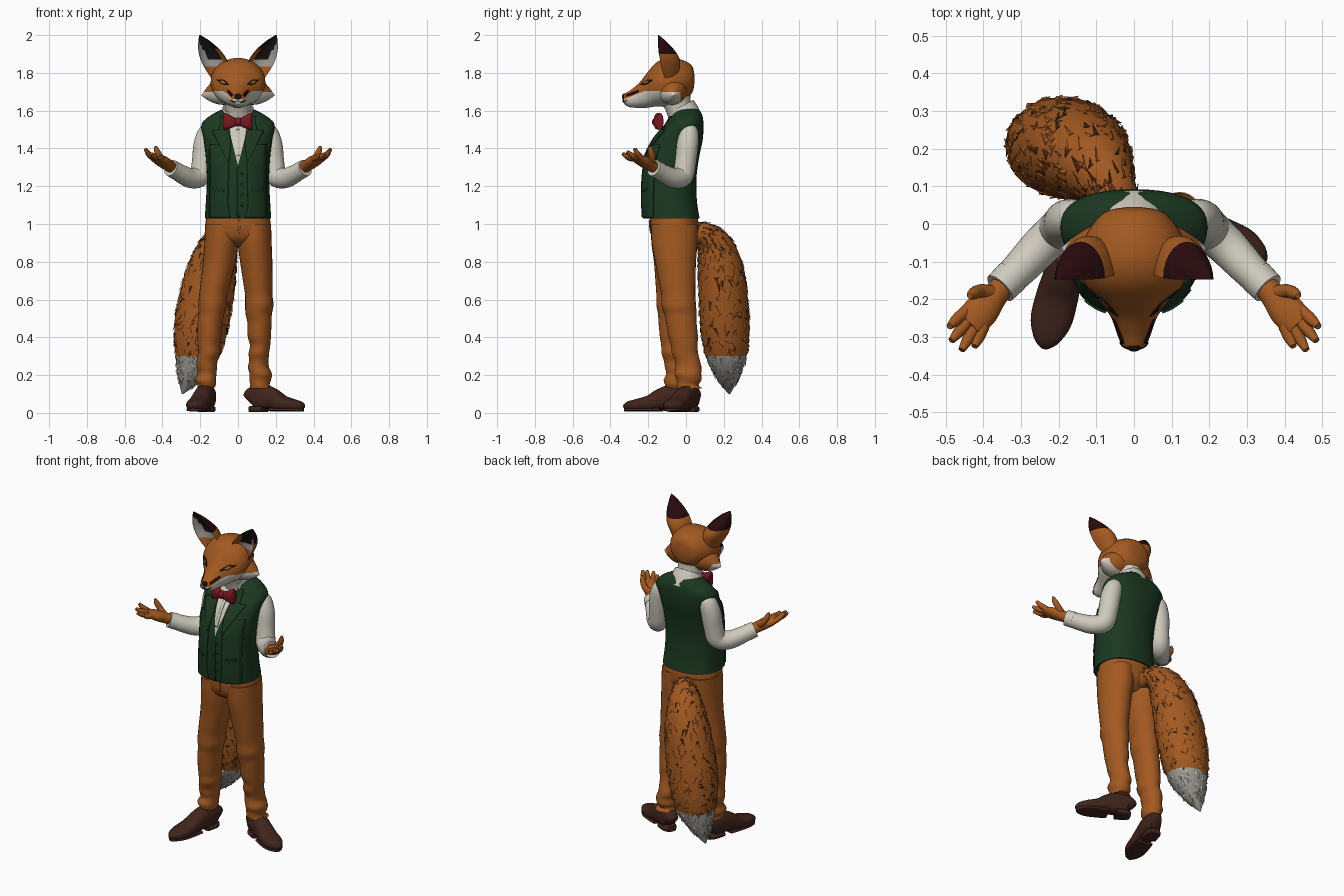
import bpy, bmesh, math, random
from mathutils import Vector, Matrix
from mathutils.bvhtree import BVHTree

random.seed(4)
cube = bpy.data.objects.get("Cube")
if cube:
    bpy.data.objects.remove(cube)
X, Y, Z = Vector((1, 0, 0)), Vector((0, 1, 0)), Vector((0, 0, 1))

COLOURS = {
    "orange": (.365, .1, .015), "white": (.62, .59, .51), "green": (.011, .039, .015),
    "red": (.19, .009, .014), "shoe brown": (.052, .018, .012), "maroon": (.021, .003, .004),
    "black": (.008, .006, .006), "grey fur": (.36, .34, .31), "fur shadow": (.08, .022, .007),
    "amber": (.4, .13, .015)}
MATS = {}
for key, rgb in COLOURS.items():
    m = bpy.data.materials.new(key)
    m.use_nodes = True
    m.diffuse_color = (*rgb, 1)
    bsdf = m.node_tree.nodes["Principled BSDF"]
    bsdf.inputs["Base Color"].default_value = (*rgb, 1)
    bsdf.inputs["Roughness"].default_value = .9
    MATS[key] = m


def finish(name, bm, paint, mirror=False, smooth=True):
    """Paint the faces, mark sharp edges and link the object."""
    bmesh.ops.recalc_face_normals(bm, faces=bm.faces[:])
    bm.normal_update()
    slots = []
    for f in bm.faces:
        key = paint if isinstance(paint, str) else paint(f.calc_center_median(), f.normal)
        if key not in slots:
            slots.append(key)
        f.material_index = slots.index(key)
        f.smooth = smooth
    for e in bm.edges:
        e.smooth = e.calc_face_angle(0) < .8
    tree = BVHTree.FromBMesh(bm)
    mesh = bpy.data.meshes.new(name)
    bm.to_mesh(mesh)
    bm.free()
    for key in slots:
        mesh.materials.append(MATS[key])
    ob = bpy.data.objects.new(name, mesh)
    bpy.context.scene.collection.objects.link(ob)
    if mirror:
        ob.modifiers.new("mirror", "MIRROR").use_mirror_merge = False
    return ob, tree


def spline(rows, steps):
    """Catmull-Rom interpolation of tuples."""
    out = []
    for i in range(len(rows) - 1):
        quad = list(zip(rows[max(i - 1, 0)], rows[i], rows[i + 1], rows[min(i + 2, len(rows) - 1)]))
        for k in range(steps):
            t = k / steps
            out.append([b + .5 * t * (c - a + t * (2 * a - 5 * b + 4 * c - d + t * (3 * (b - c) + d - a)))
                        for a, b, c, d in quad])
    return out + [list(rows[-1])]


def loft(name, rows, paint, axis=None, ref=X, seg=28, steps=5, power=1, hollow=False,
         cuts=(), mirror=False):
    """Skin elliptical rings (x, y, z, radius, second radius) along a path."""
    pts = spline([r if len(r) == 5 else (*r, r[3]) for r in rows], steps)
    bm, rings = bmesh.new(), []
    for i, p in enumerate(pts):
        c = Vector(p[:3])
        t = axis or (Vector(pts[min(i + 1, len(pts) - 1)][:3]) - Vector(pts[max(i - 1, 0)][:3])).normalized()
        u = ref.cross(t).normalized()
        v = t.cross(u)
        ring = []
        for j in range(seg):
            q = [math.copysign(abs(w) ** power, w) for w in
                 (math.cos(math.tau * j / seg), math.sin(math.tau * j / seg))]
            if hollow and q[1] < 0:
                q[1] *= -.45
            ring.append(bm.verts.new(c + u * q[0] * max(p[3], .001) + v * q[1] * max(p[4], .001)))
        rings.append(ring)
    for a, b in zip(rings, rings[1:]):
        for j in range(seg):
            k = (j + 1) % seg
            bm.faces.new((a[j], a[k], b[k], b[j]))
    bm.faces.new(rings[0])
    bm.faces.new(rings[-1])
    coords = [[v.co.copy() for v in ring] for ring in rings]
    for co, no in cuts:
        bmesh.ops.bisect_plane(bm, geom=bm.verts[:] + bm.edges[:] + bm.faces[:],
                               plane_co=co, plane_no=no)
    return *finish(name, bm, paint, mirror), coords


def ball(name, loc, size, mat):
    bm = bmesh.new()
    bmesh.ops.create_uvsphere(bm, u_segments=16, v_segments=10, radius=1,
                              matrix=Matrix.Translation(loc) @ Matrix.Diagonal((*size, 1)))
    finish(name, bm, mat)


def patch(name, a, b, tree, mat, lift=.004, mirror=True):
    """Thin plate between two (x, z) edges, laid on the front of a surface."""
    bm, grid = bmesh.new(), []
    for p, q in zip(spline(a, 6), spline(b, 6)):
        row = []
        for k in range(7):
            x, z = (p[n] + (q[n] - p[n]) * k / 6 for n in (0, 1))
            hit = tree.ray_cast(Vector((x, -1, z)), Y)[0] or tree.find_nearest(Vector((x, -.3, z)))[0]
            row.append(bm.verts.new((x, hit.y - lift, z)))
        grid.append(row)
    for r, s in zip(grid, grid[1:]):
        for k in range(6):
            bm.faces.new((r[k], r[k + 1], s[k + 1], s[k]))
    bmesh.ops.remove_doubles(bm, verts=bm.verts[:], dist=1e-5)
    mod = finish(name, bm, mat, mirror)[0].modifiers.new("thickness", "SOLIDIFY")
    mod.thickness, mod.offset = .006, 0


def seam(name, pts, tree, mat, lift, dx=.004, dz=0, mirror=True):
    patch(name, pts, [(x + dx, z + dz) for x, z in pts], tree, mat, lift, mirror)


# Head: lofted from the back of the skull to the snout, pale lower face
def face_paint(c, n):
    return "white" if c.z < min(1.66 + .4 * (c.y + .33), 1.705) and c.y < -.02 else "orange"

_, head, _ = loft("head", [
    (0, .045, 1.765, .02, .02), (0, .03, 1.765, .08, .075), (0, -.03, 1.758, .128, .114),
    (0, -.1, 1.75, .145, .128), (0, -.16, 1.737, .13, .115), (0, -.21, 1.705, .088, .09),
    (0, -.25, 1.68, .06, .065), (0, -.295, 1.663, .044, .045), (0, -.325, 1.662, .03, .028),
    (0, -.332, 1.662, .012, .012)], face_paint, Y, Z, seg=40,
    cuts=[((0, -.33, 1.66), (0, -.4, 1)), ((0, 0, 1.705), Z), ((0, -.02, 0), Y)])
loft("cheek_tufts", [(.03, -.075, 1.715, .085, .085), (.1, -.075, 1.708, .075, .075),
                     (.15, -.072, 1.695, .045, .045), (.192, -.065, 1.682, .003, .003)],
     lambda c, n: "white" if c.z < 1.7 and c.y < -.03 else "orange", X, Z,
     cuts=[((0, 0, 1.7), Z), ((0, -.03, 0), Y)], mirror=True)
ball("nose", (0, -.325, 1.675), (.02, .014, .016), "black")
patch("eyes", [(.042, 1.735), (.075, 1.762), (.115, 1.763)], [(.042, 1.735), (.078, 1.738), (.115, 1.763)],
      head, "black", .001)
patch("irises", [(.062, 1.744), (.077, 1.758), (.094, 1.755)], [(.062, 1.744), (.08, 1.742), (.094, 1.755)],
      head, "amber", .003)
patch("muzzle_markings", [(.026, 1.685), (.04, 1.7), (.052, 1.71)], [(.033, 1.675), (.046, 1.687), (.056, 1.7)],
      head, "maroon", .001)
seam("mouth", [(0, 1.65), (.018, 1.643), (.036, 1.652)], head, "black", .001, 0, .004)
seam("nose_cleft", [(-.002, 1.665), (-.002, 1.648)], head, "black", .002, mirror=False)


# Ears: hollow cones with dark backs and pale outer rims
def ear_paint(c, n):
    if n.y < 0:
        rise = .55 * (c.z - 1.85)
        if c.z < 1.835 or c.x < .075 + rise:
            return "orange" if c.z < 1.93 else "maroon"
        return "grey fur" if c.x > .145 + rise or c.z < 1.865 else "black"
    return "maroon" if c.z > 1.9 else "orange"

loft("ears", [(.075, -.1, 1.75, .05, .06), (.102, -.125, 1.81, .065, .09), (.128, -.138, 1.87, .07, .105),
              (.152, -.146, 1.92, .058, .085), (.177, -.148, 1.965, .033, .045),
              (.198, -.148, 1.995, .008, .01), (.2, -.148, 2, .002, .002)],
     ear_paint, Z, Y, hollow=True, cuts=[((0, 0, 1.9), Z)], mirror=True)

# Neck, collar and bow tie
loft("neck", [(0, -.01, 1.54, .072), (0, -.04, 1.62, .07), (0, -.06, 1.69, .085)], "white")
loft("shirt_collar", [(0, .005, 1.54, .09, .1), (0, -.012, 1.585, .083, .09), (0, -.03, 1.62, .078, .08)], "white")
loft("bow_tie_wings", [(0, -.15, 1.54, .016, .016), (.03, -.15, 1.54, .022, .03),
                       (.062, -.145, 1.543, .025, .044), (.077, -.14, 1.543, .018, .042)],
     "red", X, Z, power=.75, mirror=True)
ball("bow_tie_knot", (0, -.155, 1.54), (.022, .025, .025), "red")

# Waistcoat with a shirt-coloured V cut into the front
_, chest, _ = loft("waistcoat", [
    (0, -.078, 1.03, .176, .15), (0, -.088, 1.12, .17, .146), (0, -.088, 1.24, .165, .143),
    (0, -.073, 1.35, .17, .142), (0, -.038, 1.45, .182, .127), (0, -.005, 1.525, .194, .097),
    (0, .005, 1.572, .15, .082), (0, .005, 1.61, .078, .06)],
    lambda c, n: "white" if c.y < -.03 and abs(c.x) < .25 * (c.z - 1.31) else "green",
    Z, Y, seg=40, power=.85, cuts=[((0, 0, 1.31), (s, 0, -.25)) for s in (1, -1)] + [((0, -.03, 0), Y)])
patch("outer_fronts", [(.04, 1.035), (.052, 1.1), (.05, 1.22), (.048, 1.34), (.055, 1.42)],
      [(.15, 1.035), (.15, 1.1), (.148, 1.22), (.15, 1.34), (.15, 1.42)], chest, "green", .005)
patch("lapels", [(.048, 1.33), (.038, 1.42), (.042, 1.48), (.05, 1.53), (.06, 1.57)],
      [(.052, 1.33), (.115, 1.45), (.135, 1.495), (.1, 1.5), (.095, 1.57)], chest, "green", .011)
seam("pocket_welts", [(.075, 1.17), (.13, 1.18)], chest, "green", .011, 0, .012)
seam("shirt_placket", [(-.008, 1.36), (-.008, 1.5)], chest, "white", .001, .016, mirror=False)
seam("waistcoat_closure", [(-.004, 1.035), (-.004, 1.3)], chest, "green", .002, .012, mirror=False)
for i in range(4):
    z = 1.1 + i * .055
    ball("waistcoat_button", chest.ray_cast(Vector((.02, -1, z)), Y)[0], (.007, .004, .007), "green")

# Arms, cuffs and open hands
bend = Vector((.77, .64, 0))
loft("sleeves", [(.125, .018, 1.505, .03), (.158, .016, 1.485, .05), (.178, .008, 1.42, .057),
                 (.188, -.002, 1.33, .056), (.203, -.018, 1.255, .056), (.25, -.062, 1.243, .053),
                 (.3, -.115, 1.265, .048), (.345, -.16, 1.292, .043)], "white", ref=bend, mirror=True)
loft("cuffs", [(.325, -.14, 1.28, .047), (.356, -.171, 1.297, .045)], "white", ref=bend, mirror=True)
loft("palms", [(.335, -.15, 1.292, .03), (.37, -.19, 1.312, .035, .031), (.405, -.23, 1.334, .046, .029),
               (.44, -.266, 1.352, .042, .018)], "orange", ref=Z, mirror=True)
tips = [(.49, -.272, 1.398), (.485, -.31, 1.383), (.458, -.335, 1.372), (.424, -.325, 1.365)]
for k, tip in zip((1.4, .45, -.5, -1.4), tips):
    base = Vector((.422 + .77 * .022 * k, -.25 + .64 * .022 * k, 1.345))
    mid = base.lerp(Vector(tip), .6) - Z * .006
    loft("fingers", [(*base, .016), (*mid, .0155), (*tip, .009)], "orange", ref=Z, seg=12, mirror=True)
loft("thumbs", [(.372, -.185, 1.318, .022), (.408, -.178, 1.35, .018), (.428, -.186, 1.385, .0155),
                (.436, -.192, 1.412, .007)], "orange", ref=Y, seg=12, mirror=True)

# Trousers
_, hips, _ = loft("trouser_hips", [(0, -.065, 1.06, .165, .125), (0, -.062, .98, .174, .128),
                                   (0, -.06, .92, .165, .11), (0, -.055, .88, .1, .06)],
                  "orange", Z, Y, power=.88)
seam("trouser_fly", [(0, .95), (.004, 1.02)], hips, "orange", .002, .01, mirror=False)
legs = {"right": [(-.085, -.062, 1, .09, .124), (-.088, -.062, .9, .09, .121), (-.102, -.062, .78, .085, .106),
                  (-.14, -.065, .57, .071, .088), (-.152, -.058, .4, .063, .08),
                  (-.163, -.045, .24, .056, .072), (-.168, -.045, .13, .05, .064)],
        "left": [(.085, -.062, 1, .09, .124), (.088, -.06, .9, .09, .121), (.098, -.054, .78, .084, .106),
                 (.113, -.035, .57, .069, .085), (.113, -.015, .4, .061, .078),
                 (.114, .008, .24, .055, .068), (.117, .015, .13, .055, .06)]}
for side, rows in legs.items():
    # Loose folds gather at the knee and towards the hem
    folded = []
    for x, y, z, rx, ry in spline(rows, 4):
        loose = .006 if z < .36 or .5 < z < .62 else 0
        dx, dy, dr = (random.uniform(-loose, loose) for _ in range(3))
        folded.append((x + dx, y + dy, z, rx + dr, ry + dr))
    loft(side + "_trouser_leg", folded, "orange", Z, Y, steps=3)

# Shoes: uppers, soles and heels along a heel-to-toe line
for side, heel, toe in (("right", (-.152, .01), (-.238, -.325)), ("left", (.065, .045), (.345, -.095))):
    def along(t, z, w, h):
        return (heel[0] + (toe[0] - heel[0]) * t, heel[1] + (toe[1] - heel[1]) * t, z, w, h)
    outline = [(0, .025, .045), (.06, .043, .06), (.25, .05, .066), (.42, .051, .056), (.6, .056, .042),
               (.8, .055, .032), (.94, .036, .025), (1, .012, .014)]
    loft(side + "_shoe", [along(t, h + .01 + .008 * (t < .5), w, h) for t, w, h in outline],
         "shoe brown", ref=Z, power=.8)
    loft(side + "_sole", [along(t, .017, w * .97, .009) for t, w, h in outline[3:]], "shoe brown",
         ref=Z, power=.6)
    loft(side + "_heel", [along(t, .02, w, .016) for t, w in ((.01, .028), (.1, .044), (.28, .046))],
         "shoe brown", ref=Z, power=.55)
    loft(side + "_ankle", [along(.2, .09, .04, .04), along(.2, .16, .04, .04)], "shoe brown", Z, Y)

# Bushy tail with a pale tip, covered in layered tufts
_, _, rings = loft("tail", [
    (-.03, .02, .94, .045), (-.055, .09, .945, .064), (-.1, .15, .885, .096, .1), (-.14, .185, .75, .122, .13),
    (-.175, .2, .57, .13, .145), (-.2, .208, .42, .128, .138), (-.222, .215, .3, .107, .115),
    (-.26, .222, .19, .062, .066), (-.295, .23, .1, .004)],
    lambda c, n: "grey fur" if c.z < .3 else "orange", seg=44, steps=8, cuts=[((0, 0, .3), Z)])
for name, count, top, low in (("tail_tufts", 480, "orange", "white"),
                              ("tail_shadow_tufts", 170, "fur shadow", "grey fur")):
    bm = bmesh.new()
    for _ in range(count):
        i, j = random.randrange(5, len(rings) - 5), random.randrange(44)
        ring = rings[i]
        p = ring[j]
        out = (p - sum(ring, Vector()) / 44).normalized()
        side = (ring[(j + 1) % 44] - p) * random.uniform(.4, .8)
        tip = rings[i + random.randint(1, 2)][(j + random.choice((-1, 0, 1))) % 44] + out * random.uniform(.003, .011)
        a, b, c, d = (bm.verts.new(q) for q in (p - side, p + side, p + out * .004, tip))
        for tri in ((a, c, d), (c, b, d), (b, a, d), (a, b, c)):
            bm.faces.new(tri)
    finish(name, bm, lambda c, n: low if c.z < .29 else top, smooth=False)
